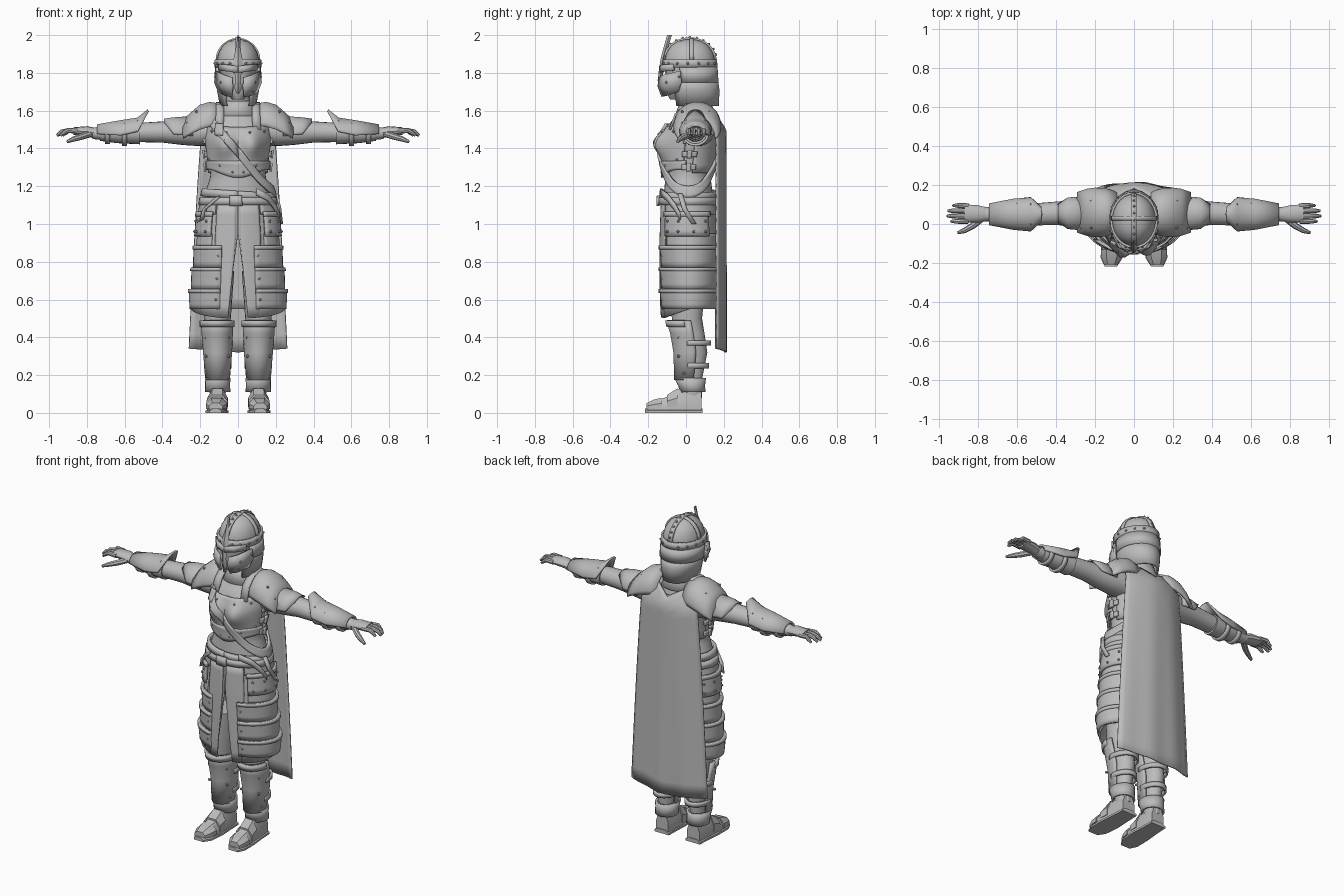
import bpy, bmesh, math
from mathutils import Vector

if "Cube" in bpy.data.objects:
    bpy.data.objects.remove(bpy.data.objects["Cube"])

GREY = (0.5, 0.5, 0.5, 1)
mat = bpy.data.materials.new("plain grey")
mat.use_nodes = True
mat.diffuse_color = GREY
mat.node_tree.nodes["Principled BSDF"].inputs["Base Color"].default_value = GREY
made = []


def finish(name, bm, thick=0, mirror=False):
    bmesh.ops.recalc_face_normals(bm, faces=bm.faces)
    me = bpy.data.meshes.new(name)
    bm.to_mesh(me)
    bm.free()
    me.materials.append(mat)
    ob = bpy.data.objects.new(name, me)
    bpy.context.collection.objects.link(ob)
    if thick:
        m = ob.modifiers.new("thickness", "SOLIDIFY")
        m.thickness, m.offset = thick, 0
    if mirror:
        ob.modifiers.new("mirror", "MIRROR").use_bisect_axis = (False,) * 3
    made.append(ob)


def skin(name, rings, closed=True, cap=True, thick=0, mirror=False):
    """Join rows of points into a surface."""
    bm = bmesh.new()
    rows = [[bm.verts.new(p) for p in r] for r in rings]
    n = len(rows[0])
    for a, b in zip(rows, rows[1:]):
        for i in range(n if closed else n - 1):
            j = (i + 1) % n
            bm.faces.new((a[i], a[j], b[j], b[i]))
    if closed and cap:
        bm.faces.new(rows[0])
        bm.faces.new(rows[-1])
    finish(name, bm, thick, mirror)


def loft(name, rings, axis="z", arc=None, n=20, **kw):
    """Ellipses (t, c1, c2, r1, r2[, half arc]) along an axis; arc 0 is front or top."""
    rows = []
    for t, c1, c2, r1, r2, *own in rings:
        lo, hi = (-own[0], own[0]) if own else (arc or (0, 360))
        row = []
        for i in range(n):
            a = math.radians(lo + (hi - lo) * i / (n - 1 if arc or own else n))
            s, c = r1 * math.sin(a), r2 * math.cos(a)
            row.append((c1 + s, c2 - c, t) if axis == "z" else (t, c1 + s, c2 + c))
        rows.append(row)
    skin(name, rows, closed=not (arc or len(rings[0]) > 5), **kw)


def tube(name, pts, radii, n=8, **kw):
    pts = [Vector(p) for p in pts]
    rows = []
    for i, (p, r) in enumerate(zip(pts, radii)):
        d = pts[min(i + 1, len(pts) - 1)] - pts[max(i - 1, 0)]
        q = d.to_track_quat("Z", "Y")
        rows.append([p + q @ Vector((r * math.cos(k * math.tau / n), r * math.sin(k * math.tau / n), 0)) for k in range(n)])
    skin(name, rows, **kw)


def ribbon(name, pts, across, thick=0.012, **kw):
    w = Vector(across)
    skin(name, [(Vector(p) - w, Vector(p) + w) for p in pts], closed=False, thick=thick, **kw)


def rivets(name, pts, r=0.008, mirror=True):
    bm = bmesh.new()
    for p in pts:
        v = bmesh.ops.create_icosphere(bm, subdivisions=1, radius=r)["verts"]
        bmesh.ops.translate(bm, verts=v, vec=p)
    finish(name, bm, mirror=mirror)


# Body outline: height, half width, front, back
BODY = [(.50, .238, -.12, .16), (.60, .237, -.125, .165), (.90, .205, -.125, .16), (1.05, .19, -.12, .155),
        (1.17, .172, -.115, .14), (1.25, .146, -.11, .13), (1.35, .152, -.115, .145), (1.45, .165, -.11, .16),
        (1.53, .16, -.085, .16), (1.60, .10, -.035, .14), (1.65, .06, -.01, .10)]


def body(a, z, off=0):
    z = min(max(z, BODY[0][0]), BODY[-1][0])
    for lo, hi in zip(BODY, BODY[1:]):
        if z <= hi[0]:
            break
    k = (z - lo[0]) / (hi[0] - lo[0])
    rx, yf, yb = [p + (q - p) * k for p, q in zip(lo[1:], hi[1:])]
    a = math.radians(a)
    x = (rx + off) * math.sin(a)
    y = (yf + yb) / 2 - ((yb - yf) / 2 + off) * math.cos(a)
    if math.cos(a) > 0:
        y -= .05 * math.exp(-((abs(x) - .075) / .05) ** 2 - ((z - 1.42) / .065) ** 2)
    return x, y, z


def patch(name, a0, a1, zlo, zhi, off=0.01, top_off=None, rows=4, cols=24, slit=0, **kw):
    """A sheet that follows the body between two angles and two heights."""
    top_off = off if top_off is None else top_off
    grid = []
    for i in range(rows + 1):
        t = i / rows
        gap = slit * max(0, (t - .3) / .7)
        row = []
        for j in range(cols + 1):
            a = a0 + gap + (a1 - a0 - 2 * gap) * j / cols
            lo, hi = [f(math.radians(a)) if callable(f) else f for f in (zlo, zhi)]
            row.append(body(a, hi + (lo - hi) * t, top_off + (off - top_off) * t))
        grid.append(row)
    skin(name, grid, closed=False, **kw)


# Torso and breastplate
patch("torso", 0, 360, 1.08, 1.65, 0, rows=26, cols=40)
patch("breastplate", -80, 80, lambda a: 1.31 - .02 * math.cos(a), lambda a: 1.54 - .03 * math.cos(a), .008, rows=12, cols=32, thick=.014)
patch("belly_plate", -85, 85, lambda a: 1.29 - .045 * math.cos(a) ** 4, 1.335, .014, thick=.016)
patch("back_plate", 100, 260, 1.27, 1.54, .006, rows=6, thick=.014)
for z in (1.30, 1.37, 1.44):
    patch("side_strap", 76, 106, z - .014, z + .014, .018, cols=6, thick=.012, mirror=True)
    patch("side_buckle", 86, 95, z - .022, z + .022, .026, cols=3, thick=.012, mirror=True)
patch("diagonal_strap", 0, 360, lambda a: 1.35 - .21 * math.sin(a), lambda a: 1.41 - .21 * math.sin(a), .022, cols=48, thick=.014)
patch("strap_buckle", -38, -24, 1.47, 1.53, .032, cols=4, thick=.014)
ribbon("shoulder_strap", [(.10, -.085, 1.50), (.095, -.055, 1.58), (.095, 0, 1.63), (.095, .08, 1.64), (.10, .15, 1.56)], (.022, 0, 0), mirror=True)
rivets("chest_rivets", [body(a, z, .018) for a, z in ((50, 1.49), (20, 1.485), (65, 1.34), (35, 1.31), (10, 1.275))])

# Skirt with side plates
patch("skirt", 0, 360, lambda a: .55 - .05 * max(0, math.cos(a)), 1.14, .004, rows=10, cols=48, slit=16, thick=.01)
patch("front_panel", 3, 34, lambda a: .55 - .045 * math.cos(a), 1.11, .012, rows=10, cols=8, slit=9, thick=.008, mirror=True)
tiers = [.55, .655, .77, .885]
for lo, hi in zip(tiers, tiers[1:]):
    patch("skirt_plate", 22, 180, lo, hi, .012, .022, thick=.012, mirror=True)
    patch("plate_rim", 22, 180, hi - .02, hi, .027, rows=1, thick=.012, mirror=True)
patch("hip_band", 40, 180, .88, .95, .01, thick=.012, mirror=True)
patch("hip_plate", 40, 128, .935, 1.06, .024, thick=.014, cols=14, mirror=True)
patch("hip_plate_rim", 38, 130, 1.04, 1.065, .03, rows=1, cols=14, thick=.014, mirror=True)
patch("hip_fold", 36, 180, 1.05, 1.12, .016, thick=.014, mirror=True)
rivets("skirt_rivets", [body(a, z, .034) for a in (48, 70, 98, 120) for z in (.96, 1.015)]
       + [body(27, z, .02) for z in (.60, .71, .83)])

# Belts and hanging tails
patch("lower_belt", 0, 360, 1.10, 1.14, .018, rows=1, cols=40, thick=.02)
patch("upper_belt", 0, 360, lambda a: 1.135 - .012 * math.sin(a), lambda a: 1.175 - .012 * math.sin(a), .016, rows=1, cols=40, thick=.018)
patch("belt_buckle", -12, 6, 1.095, 1.15, .032, rows=1, cols=4, thick=.014)
ribbon("belt_tail_front", [body(a, z, .036) for a, z in ((28, 1.17), (48, 1.14), (64, 1.09), (74, 1.04))], (0, 0, .018))
ribbon("belt_tail_side", [body(a, z, .04) for a, z in ((75, 1.16), (82, 1.08), (98, 1.0))], (0, .013, 0))
ribbon("belt_tail_right", [body(a, z, .04) for a, z in ((-30, 1.14), (-52, 1.08), (-56, 1.02))], (.012, 0, .006))

# Neck, head and helmet
loft("neck", [(1.55, 0, .05, .085, .08), (1.62, 0, .045, .065, .06), (1.74, 0, .04, .055, .06)])
loft("collar", [(1.57, 0, .05, .115, .105), (1.62, 0, .05, .085, .085), (1.65, 0, .05, .075, .078)], cap=False, thick=.012)
loft("face", [(1.66, 0, -.03, .03, .055), (1.69, 0, -.01, .065, .09), (1.75, 0, 0, .088, .105), (1.85, 0, 0, .095, .115)])
loft("helmet_dome", [(1.83, 0, .02, .112, .134), (1.87, 0, .02, .111, .133), (1.91, 0, .02, .101, .122),
                     (1.945, 0, .02, .08, .098), (1.968, 0, .02, .05, .063), (1.978, 0, .02, .015, .02)], n=28)
loft("helmet_band", [(1.828, 0, .02, .118, .14), (1.872, 0, .02, .117, .139)], n=28, cap=False, thick=.012)
arch = [math.radians(k) for k in range(0, 181, 15)]
ribbon("helmet_crest", [(0, .02 - .137 * math.cos(t), 1.865 + .118 * math.sin(t)) for t in arch], (.014, 0, 0), .012)
ribbon("helmet_side_rib", [(.114 * math.cos(t), .03, 1.865 + .115 * math.sin(t)) for t in arch], (0, .012, 0), .01)
skin("nasal_guard", [[(-w, y + .012, z), (0, y, z), (w, y + .012, z), (0, y + .025, z)] for z, w, y in
     ((2.0, .002, -.10), (1.93, .012, -.12), (1.87, .024, -.135), (1.82, .02, -.143), (1.76, .014, -.15), (1.72, .02, -.145), (1.69, .006, -.135))])
skin("brow_guard", [[body_x for body_x in ((.0, -.135, z0), (.055, -.12, z0 + .008), (.10, -.065, z0 + .012))] for z0 in (1.80, 1.835)],
     closed=False, thick=.016, mirror=True)
skin("cheek_guard", [[(.03, -.138, 1.775), (.075, -.115, 1.79), (.115, -.03, 1.81)],
                     [(.028, -.145, 1.73), (.08, -.115, 1.74), (.12, -.025, 1.75)],
                     [(.03, -.125, 1.675), (.065, -.10, 1.68), (.10, -.04, 1.70)]], closed=False, thick=.014, mirror=True)
loft("neck_guard", [(1.83, 0, .03, .116, .132), (1.75, 0, .035, .12, .132)], arc=(62, 298), thick=.012)
loft("neck_guard_lower", [(1.76, 0, .035, .112, .13), (1.71, 0, .04, .106, .132), (1.625, 0, .045, .09, .125)], arc=(42, 318), thick=.012)
rivets("helmet_rivets", [(.123 * math.sin(t), .02 - .146 * math.cos(t), 1.85) for t in (.35, .7, 1.1, 1.5, 1.9, 2.3, 2.7)]
       + [(.09, -.105, 1.75), (.075, -.105, 1.70), (.12, -.035, 1.78)])
rivets("crest_rivets", [(0, .02 - .143 * math.cos(t), 1.865 + .123 * math.sin(t)) for t in arch[2:-1]], mirror=False)

# Arms, shoulder plates and bracers
loft("arm", [(.12, .06, 1.49, .09, .08), (.22, .06, 1.487, .078, .074), (.30, .055, 1.487, .068, .068), (.40, .055, 1.487, .06, .056),
             (.50, .05, 1.485, .057, .052), (.62, .05, 1.48, .05, .046), (.77, .05, 1.48, .035, .03)], axis="x", mirror=True)
loft("shoulder_plate", [(.09, .06, 1.53, .10, .10), (.15, .06, 1.525, .118, .115), (.20, .06, 1.51, .12, .115),
                        (.24, .06, 1.49, .115, .10), (.29, .06, 1.46, .098, .085)], axis="x", arc=(-95, 95), thick=.014, mirror=True)
loft("upper_arm_plate", [(.24, .055, 1.487, .085, .08, 105), (.34, .055, 1.487, .076, .073, 100), (.39, .055, 1.487, .068, .066, 40)],
     axis="x", thick=.01, mirror=True)
loft("bracer_lining", [(.52, .05, 1.482, .064, .06), (.64, .05, 1.48, .058, .052), (.73, .05, 1.48, .044, .04)], axis="x", mirror=True)
loft("bracer", [(.475, .05, 1.49, .075, .112, 25), (.53, .05, 1.482, .083, .076, 85), (.62, .05, 1.48, .074, .064, 100),
                (.745, .05, 1.48, .05, .042, 95)], axis="x", thick=.012, mirror=True)
for x, r in ((.60, .066), (.69, .054)):
    loft("bracer_strap", [(x - .013, .05, 1.478, r, r - .006), (x + .013, .05, 1.478, r, r - .006)], axis="x", arc=(80, 280), thick=.012, mirror=True)
rivets("arm_rivets", [(x, .05 + s * w, z) for x, w, z in ((.53, .05, 1.545), (.60, .05, 1.53), (.71, .035, 1.515), (.22, .07, 1.595),
                      (.27, .07, 1.535)) for s in (-1, 1)])

# Hands
loft("palm", [(.75, .05, 1.48, .034, .028), (.80, .052, 1.49, .044, .028), (.87, .055, 1.492, .046, .02)], axis="x", n=12, mirror=True)
for y, tip in ((.095, .93), (.068, .955), (.041, .96), (.014, .94)):
    tube("finger", [(.85, y * .95 + .002, 1.492), (.90, y, 1.495), (.935 - (.96 - tip), y, 1.488), (tip, y, 1.468)],
         (.014, .013, .012, .007), mirror=True)
tube("thumb", [(.78, .03, 1.478), (.83, -.01, 1.462), (.87, -.033, 1.45), (.905, -.045, 1.435)], (.018, .017, .014, .008), mirror=True)

# Legs and greaves
loft("leg", [(.08, .107, .035, .04, .05), (.18, .108, .025, .046, .06), (.32, .108, .035, .058, .078), (.42, .11, .02, .062, .078),
             (.50, .108, .005, .07, .08), (.75, .105, .01, .085, .10)], mirror=True)
loft("greave", [(.175, .108, .02, .058, .076), (.32, .108, .03, .07, .09), (.42, .11, .015, .076, .092), (.49, .11, 0, .08, .098)],
     arc=(-105, 105), thick=.014, mirror=True)
loft("knee_rim", [(.455, .11, .005, .086, .102), (.49, .11, 0, .086, .104)], arc=(-85, 85), thick=.014, mirror=True)
for z, r in ((.25, .067), (.37, .077)):
    loft("greave_strap", [(z - .014, .108, .03, r, r + .02), (z + .014, .108, .03, r, r + .02)], arc=(75, 285), thick=.012, mirror=True)
rivets("greave_rivets", [(.11 + s * .06, -.04 + .09 * (z < .3) / 3, z) for z in (.21, .30, .40, .47) for s in (-1, 1)], .009)

# Boots
loft("boot_cuff", [(.11, .108, .035, .062, .062), (.145, .108, .03, .06, .065), (.185, .108, .022, .062, .078)], cap=False, thick=.012, mirror=True)


def foot(name, rows, base):
    skin(name, [[(x - w, y, base), (x + w, y, base), (x + w, y, base + .5 * (h - base)), (x + .5 * w, y, h),
                 (x - .5 * w, y, h), (x - w, y, base + .5 * (h - base))] for y, x, w, h in rows], mirror=True)


foot("boot", [(-.205, .118, .03, .045), (-.17, .115, .048, .062), (-.10, .111, .053, .085), (-.04, .108, .05, .125), (.04, .107, .046, .14), (.082, .107, .042, .13)], .01)
foot("sole", [(-.218, .119, .032, .022), (-.175, .115, .056, .024), (-.08, .11, .06, .024), (0, .108, .054, .024), (.088, .107, .05, .024)], 0)
foot("toe_plate", [(-.208, .118, .036, .052), (-.17, .115, .053, .07), (-.13, .113, .057, .08)], .02)
foot("instep_plate", [(-.10, .111, .056, .095), (-.045, .108, .054, .13)], .03)

# Cape hung from the shoulders
cape = []
for i in range(21):
    v = i / 20
    row = []
    for j in range(17):
        u = j / 8 - 1
        top = 1.54 + .07 * math.sin(min(abs(u) * 1.7, 1.571)) - .06 * max(0, abs(u) - .7) / .3
        z = top + (.32 + .02 * abs(u) - top) * v ** 1.3
        drop = min(1, max(0, (1.62 - z) / .12))
        row.append(((.185 + .075 * v) * u, .13 + .08 * drop - .05 * u * u + .004 * math.sin(u * 9) * v, z))
    cape.append(row)
skin("cape", cape, closed=False, thick=.008)

# Soft shading with crisp edges
for ob in bpy.context.selected_objects:
    ob.select_set(False)
for ob in made:
    ob.select_set(True)
bpy.context.view_layer.objects.active = made[0]
bpy.ops.object.shade_smooth_by_angle(angle=math.radians(35))
